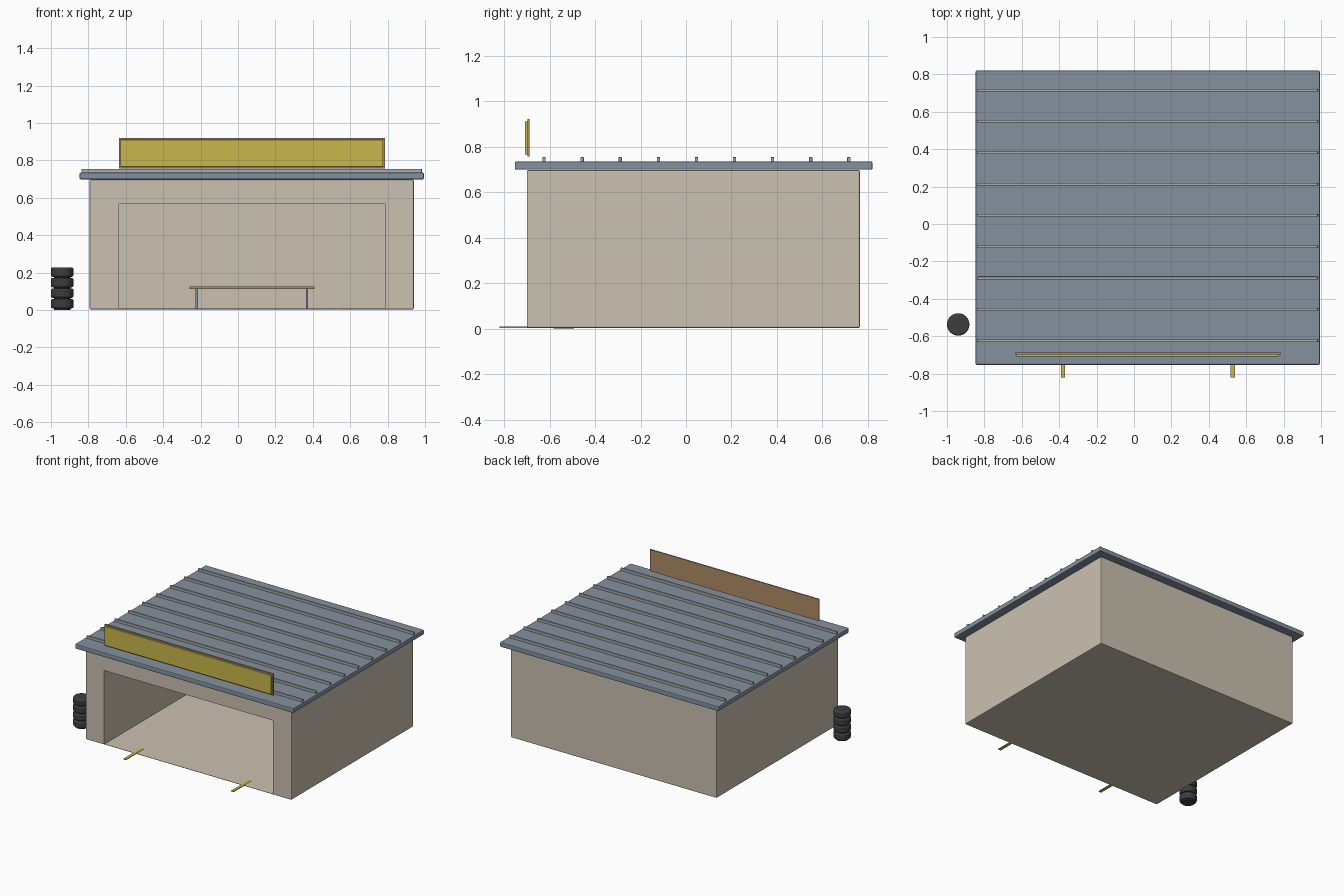
import bpy
import math

if "Cube" in bpy.data.objects:
    bpy.data.objects.remove(bpy.data.objects["Cube"])


def material(name, rgb):
    m = bpy.data.materials.new(name)
    lin = [(c / 255 / 12.92) if c < 11 else ((c / 255 + 0.055) / 1.055) ** 2.4 for c in rgb]
    m.diffuse_color = (*lin, 1)
    m.use_nodes = True
    m.node_tree.nodes["Principled BSDF"].inputs["Base Color"].default_value = m.diffuse_color
    return m


BEIGE = material("beige wall", (202, 193, 177))
SLATE = material("slate blue roof", (133, 145, 159))
GREY = material("pale grey metal", (168, 172, 174))
YELLOW = material("yellow", (201, 184, 76))
WOOD = material("brown wood", (175, 141, 102))
RUBBER = material("black rubber", (61, 61, 65))


def box(name, x, y, z, mat, bevel=0):
    """Box from (min, max) ranges, with an optional edge bevel."""
    bpy.ops.mesh.primitive_cube_add(size=1, location=[(r[0] + r[1]) / 2 for r in (x, y, z)])
    o = bpy.context.object
    o.name = name
    o.scale = [r[1] - r[0] for r in (x, y, z)]
    bpy.ops.object.transform_apply(location=False, rotation=False, scale=True)
    if mat:
        o.data.materials.append(mat)
    if bevel:
        b = o.modifiers.new("edge bevel", 'BEVEL')
        b.width = bevel
        b.segments = 2
    return o


# Building shell with a deep open bay
walls = box("garage_walls", (-0.793, 0.94), (-0.70, 0.765), (0.003, 0.697), BEIGE, 0.006)
bay = box("bay_cutter", (-0.637, 0.785), (-0.90, 0.70), (0.007, 0.568), BEIGE)
bay.hide_render = True
bay.hide_viewport = True
bay.display_type = 'WIRE'
cut = walls.modifiers.new("bay opening", 'BOOLEAN')
cut.operation = 'DIFFERENCE'
cut.solver = 'EXACT'
cut.object = bay

# Roof slab with raised seams
box("roof_slab", (-0.847, 0.994), (-0.753, 0.82), (0.699, 0.735), SLATE, 0.006)
for i in range(9):
    y = -0.624 + i * 0.1675
    box(f"roof_seam_{i + 1}", (-0.836, 0.983), (y - 0.007, y + 0.007), (0.730, 0.754), GREY, 0.002)

# Sign board above the bay
box("sign_backing", (-0.637, 0.785), (-0.697, -0.688), (0.756, 0.921), WOOD)
box("sign_face", (-0.628, 0.776), (-0.709, -0.696), (0.766, 0.911), YELLOW, 0.002)

# Workbench at the back of the bay
box("bench_top", (-0.26, 0.41), (0.50, 0.69), (0.113, 0.126), WOOD)
for side, x in (("left", -0.221), ("right", 0.369)):
    for row, y in (("front", 0.53), ("back", 0.66)):
        box(f"bench_leg_{side}_{row}", (x - 0.006, x + 0.006), (y - 0.006, y + 0.006),
            (0.005, 0.114), SLATE)

# Painted guide strips on the ground
for side, x in (("left", -0.38), ("right", 0.528)):
    box(f"guide_strip_{side}", (x - 0.011, x + 0.011), (-0.82, -0.61), (0.003, 0.009), YELLOW)

# Stack of tyres beside the building
for i in range(4):
    bpy.ops.mesh.primitive_cylinder_add(vertices=32, radius=0.06, depth=0.05,
                                        location=(-0.94, -0.537, 0.034 + i * 0.0563))
    tyre = bpy.context.object
    tyre.name = f"tyre_{i + 1}"
    tyre.data.materials.append(RUBBER)
    b = tyre.modifiers.new("rounded tread", 'BEVEL')
    b.width = 0.009
    b.segments = 3
    b.limit_method = 'ANGLE'
    b.angle_limit = math.radians(40)
    bpy.ops.object.shade_smooth_by_angle(angle=math.radians(35))
# Hub linking the tyres through the middle
bpy.ops.mesh.primitive_cylinder_add(vertices=24, radius=0.045, depth=0.2, location=(-0.94, -0.537, 0.1))
bpy.context.object.name = "tyre_stack_post"
bpy.context.object.data.materials.append(RUBBER)
# Footing pad, bringing the stack down to the ground
box("tyre_pad", (-0.955, -0.925), (-0.552, -0.522), (0, 0.012), RUBBER)
